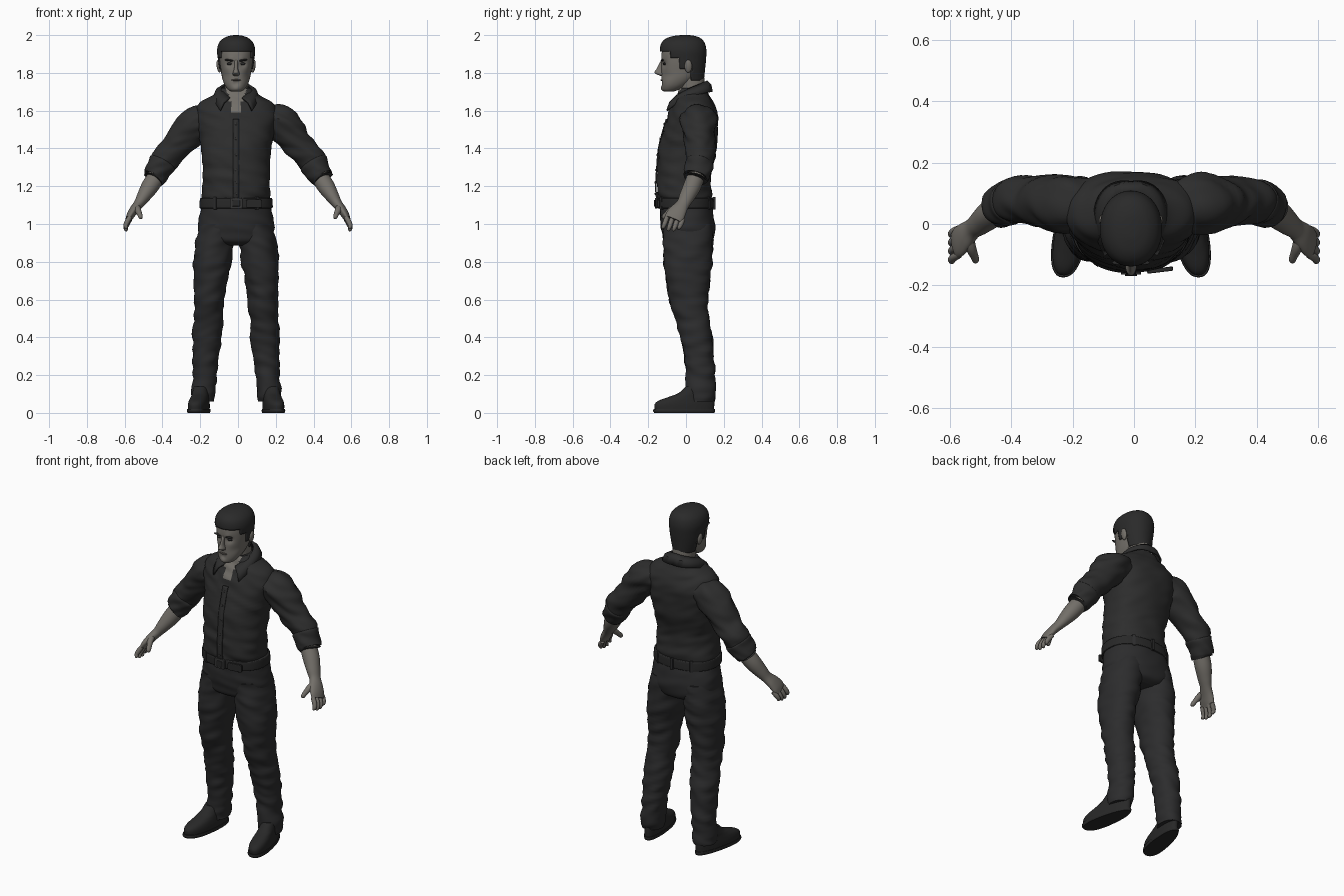
import bpy, bmesh
from math import sin, cos, pi, radians, copysign, exp
from mathutils import Vector, noise

cube = bpy.data.objects.get("Cube")
if cube:
    bpy.data.objects.remove(cube)

MID = -0.01  # the body stands slightly off the centre line


def material(name, *rgb):
    mat = bpy.data.materials.new(name)
    mat.use_nodes = True
    mat.diffuse_color = (*rgb, 1)
    mat.node_tree.nodes["Principled BSDF"].inputs["Base Color"].default_value = (*rgb, 1)
    return mat


skin = material("skin", .17, .158, .14)
lip = material("lip", .1, .085, .075)
cloth = material("shirt_cloth", .026, .026, .026)
denim = material("trouser_cloth", .025, .025, .026)
leather = material("leather", .021, .021, .021)
metal = material("buckle_metal", .035, .035, .035)
hair_mat = material("hair", .023, .023, .023)


def finish(obj, angle=40):
    bpy.ops.object.select_all(action='DESELECT')
    obj.select_set(True)
    bpy.context.view_layer.objects.active = obj
    bpy.ops.object.shade_smooth_by_angle(angle=radians(angle))
    return obj


def to_object(name, bm, *mats):
    bmesh.ops.recalc_face_normals(bm, faces=bm.faces)
    mesh = bpy.data.meshes.new(name)
    bm.to_mesh(mesh)
    bm.free()
    for mat in mats:
        mesh.materials.append(mat)
    obj = bpy.data.objects.new(name, mesh)
    bpy.context.collection.objects.link(obj)
    return finish(obj)


def spline(rows, steps=6):
    out = []
    for i in range(len(rows) - 1):
        quad = [rows[min(max(i + k, 0), len(rows) - 1)] for k in (-1, 0, 1, 2)]
        for s in range(steps):
            t = s / steps
            out.append([.5 * (2 * b + (c - a) * t + (2 * a - 5 * b + 4 * c - d) * t * t
                              + (3 * b - a - 3 * c + d) * t ** 3) for a, b, c, d in zip(*quad)])
    return out + [list(rows[-1])]


def body(*rows):
    """Rows of height, front, back, half width -> centre and radii."""
    return [(0, (f + b) / 2, z, w, (b - f) / 2) for z, f, b, w in rows]


def loft(name, rows, mats, side=1, mid=0, level=True, wrinkle=0, power=2, seg=40,
         shape=None, paint=None, keep=None):
    bm = bmesh.new()
    path = spline(rows)
    rings = []
    for i, (x, y, z, a, b) in enumerate(path):
        u, v = Vector((1, 0, 0)), Vector((0, 1, 0))
        if not level:  # ring square to the path
            t = (Vector(path[min(i + 1, len(path) - 1)][:3]) - Vector(path[max(i - 1, 0)][:3])).normalized()
            v = (v - t * t.y).normalized()
            u = t.cross(v)
        ring = []
        for k in range(seg):
            c, s = cos(2 * pi * k / seg), sin(2 * pi * k / seg)
            out = (u * max(a, .001) * copysign(abs(c) ** (2 / power), c)
                   + v * max(b, .001) * copysign(abs(s) ** (2 / power), s))
            co = Vector((x, y, z)) + out
            if wrinkle:
                co += out.normalized() * wrinkle * noise.noise(Vector((co.x * 9 + side * 5, co.y * 9, co.z * 26 + co.x * 9)))
            if shape:
                co = shape(co)
            ring.append(bm.verts.new((co.x * side + mid, co.y, co.z)))
        rings.append(ring)
    for low, high in zip(rings, rings[1:]):
        for k in range(seg):
            j = (k + 1) % seg
            bm.faces.new((low[k], low[j], high[j], high[k]))
    bm.faces.new(rings[0])
    bm.faces.new(rings[-1])
    if paint:
        for face in bm.faces:
            face.material_index = paint(face.calc_center_median())
    if keep:
        bad = [f for f in bm.faces if not keep(f.calc_center_median())]
        bmesh.ops.delete(bm, geom=bad, context='FACES')
    return to_object(name, bm, *mats)


def blob(name, loc, size, mat, tilt=0):
    bpy.ops.mesh.primitive_uv_sphere_add(segments=20, ring_count=12, location=loc, rotation=(0, tilt, 0))
    obj = bpy.context.object
    obj.name, obj.scale = name, size
    obj.data.materials.append(mat)
    return finish(obj)


def box(name, loc, size, mat, turn=0):
    bpy.ops.mesh.primitive_cube_add(size=1, location=loc, rotation=(0, 0, turn))
    obj = bpy.context.object
    obj.name, obj.scale = name, size
    obj.data.materials.append(mat)
    bevel = obj.modifiers.new("soft_edges", 'BEVEL')
    bevel.width, bevel.segments = .1, 2
    return obj


def thicken(obj, depth, offset=-1):
    mod = obj.modifiers.new("thickness", 'SOLIDIFY')
    mod.thickness, mod.offset = depth, offset


# Shirt, with an open neck
shirt_rows = body((1.115, -.14, .13, .175), (1.15, -.155, .14, .18), (1.22, -.157, .13, .178),
                  (1.3, -.152, .135, .178), (1.4, -.143, .16, .188), (1.5, -.118, .17, .205),
                  (1.58, -.093, .167, .218), (1.64, -.068, .145, .195), (1.68, -.05, .122, .125),
                  (1.72, -.03, .105, .075))
loft("shirt", shirt_rows, (cloth, skin), mid=MID, wrinkle=.009, power=2.3, seg=72,
     paint=lambda c: int(c.y < .02 and abs(c.x - MID) < (c.z - 1.55) * .32))

# Button strip and buttons
bm = bmesh.new()
strip = [(r[1] - r[4] - .002, r[2]) for r in spline(shirt_rows) if 1.13 < r[2] < 1.56]
pairs = [[bm.verts.new((MID + w, y, z)) for w in (-.016, .016)] for y, z in strip]
for low, high in zip(pairs, pairs[1:]):
    bm.faces.new((low[0], low[1], high[1], high[0]))
thicken(to_object("button_strip", bm, cloth), .008, 0)
for y, z in strip[3::5]:
    blob("button", (MID, y - .005, z), (.006, .003, .006), metal)

# Folded collar
bm = bmesh.new()
edges = []
for i in range(-20, 21):
    f = abs(i) / 20
    top, low = radians(155) * i / 20, radians(135) * i / 20
    upper = Vector((MID + .076 * sin(top), .02 + .088 * cos(top), 1.757 - .09 * f ** 1.5))
    lower = Vector((MID + .118 * sin(low), .02 + (.115 + .055 * f) * cos(low), 1.7 - .1 * f ** 3))
    bulge = (upper + lower) / 2 + Vector((sin(low), cos(low), 1)) * .008
    edges.append([bm.verts.new(p) for p in (upper, bulge, lower)])
for a, b in zip(edges, edges[1:]):
    for k in range(2):
        bm.faces.new((a[k], b[k], b[k + 1], a[k + 1]))
thicken(to_object("collar", bm, cloth), .01, 0)

# Trousers seat, belt and buckle
loft("trouser_seat", body((.885, -.07, .1, .1), (.91, -.115, .14, .17), (.97, -.13, .155, .203),
                          (1.04, -.137, .148, .195), (1.12, -.138, .132, .18)),
     [denim], mid=MID, wrinkle=.006, power=2.3, seg=56)
loft("belt", body((1.083, -.148, .143, .19), (1.09, -.153, .147, .194),
                  (1.13, -.153, .145, .192), (1.137, -.148, .14, .188)), [leather], mid=MID, power=2.3, seg=56)
box("buckle", (MID, -.157, 1.11), (.065, .016, .056), metal)
box("buckle_centre", (MID, -.163, 1.11), (.04, .012, .034), leather)
box("belt_end", (.085, -.15, 1.108), (.085, .014, .042), leather, .12)
for ang in (-55, -125, -90 + 145, 125, 90):
    a = radians(ang)
    box("belt_loop", (MID + .192 * cos(a), -.004 + .152 * sin(a), 1.11), (.018, .016, .066), denim, a + pi / 2)

# Neck and head, with eye sockets and cheeks pressed in
loft("neck", body((1.62, -.04, .11, .065), (1.69, -.034, .102, .062), (1.76, -.04, .098, .062),
                  (1.82, -.05, .09, .06)), [skin], mid=MID)


def sculpt(co):
    for x, z, r, push in ((.036, 1.848, .018, .012), (.062, 1.785, .022, .006), (0, 1.745, .014, .007),
                          (.03, 1.872, .014, -.005), (0, 1.715, .018, -.005)):
        if co.y < -.03:
            co.y += push * exp(-((abs(co.x) - x) ** 2 + (co.z - z) ** 2) / r ** 2)
    return co


loft("head", body((1.702, -.115, -.06, .028), (1.712, -.126, -.03, .043), (1.735, -.13, .01, .06),
                  (1.77, -.13, .055, .073), (1.81, -.13, .085, .08), (1.86, -.13, .094, .087),
                  (1.91, -.128, .096, .088), (1.95, -.112, .086, .078), (1.975, -.075, .06, .05)),
     [skin], mid=MID, power=2.2, seg=64, shape=sculpt)
loft("nose", body((1.783, -.132, -.11, .01), (1.791, -.152, -.11, .018), (1.802, -.168, -.11, .017),
                  (1.82, -.157, -.11, .011), (1.845, -.144, -.11, .009), (1.87, -.13, -.11, .01)),
     [skin], mid=MID, seg=24)
blob("lips", (MID, -.126, 1.762), (.026, .009, .005), lip)
for s, label in ((1, "left"), (-1, "right")):
    blob(label + "_ear", (MID + s * .092, .012, 1.835), (.011, .02, .034), skin, s * .15)
    blob(label + "_eye", (MID + s * .034, -.112, 1.848), (.015, .01, .007), hair_mat)
    blob(label + "_brow", (MID + s * .037, -.126, 1.867), (.025, .008, .005), hair_mat, s * -.12)


# Hair cap, trimmed along the hairline
def in_hair(c):
    line = -.2 if c.z > 1.914 else -.08 if c.z > 1.875 else -.035 if c.z > 1.82 else .03
    return c.y > line


thicken(loft("hair", body((1.76, -.1, .095, .072), (1.82, -.12, .101, .088), (1.87, -.13, .106, .096),
                          (1.92, -.138, .108, .101), (1.96, -.129, .098, .09), (1.985, -.1, .075, .064),
                          (1.997, -.055, .04, .032), (2, -.02, .01, .005)),
             [hair_mat], mid=MID, power=2.1, seg=64, keep=in_hair), .016)

for s, label in ((1, "left"), (-1, "right")):
    # Trouser leg
    loft(label + "_trouser_leg",
         [(.1, .01, 1, .092, .13), (.115, .012, .9, .1, .132), (.125, .01, .8, .1, .128),
          (.134, .01, .7, .09, .115), (.142, .013, .6, .08, .102), (.148, .033, .5, .076, .09),
          (.154, .055, .4, .076, .085), (.16, .07, .3, .07, .08), (.166, .079, .2, .063, .076),
          (.174, .078, .1, .064, .077), (.176, .077, .06, .061, .07)],
         [denim], s, MID, wrinkle=.011, power=2.1)

    # Shoe, toes turned out and widest at the ball
    def toe_out(co):
        reach = .14 - co.y
        return Vector((.17 + co.x * (.82 + reach * .9) + reach * .16, co.y, co.z))

    loft(label + "_shoe", body((.018, -.165, .148, .052), (.045, -.166, .15, .052), (.065, -.145, .15, .05),
                               (.085, -.09, .148, .048), (.105, -.04, .146, .048), (.14, 0, .14, .045)),
         [leather], s, MID, power=2.3, shape=toe_out)
    loft(label + "_sole", body((0, -.168, .15, .054), (.01, -.174, .154, .057), (.02, -.172, .153, .056)),
         [leather], s, MID, power=2.3, shape=toe_out)

    # Sleeve with a rolled cuff
    loft(label + "_sleeve",
         [(.14, .06, 1.56, .07, .085), (.215, .065, 1.54, .092, .096), (.28, .07, 1.468, .085, .086),
          (.333, .075, 1.4, .077, .077), (.385, .075, 1.345, .074, .073), (.425, .062, 1.28, .06, .064)],
         [cloth], s, level=False, wrinkle=.014)
    loft(label + "_cuff",
         [(.395, .073, 1.33, .066, .068), (.402, .07, 1.318, .074, .075), (.42, .064, 1.29, .07, .072),
          (.434, .058, 1.265, .068, .07), (.444, .052, 1.247, .063, .065), (.443, .053, 1.25, .048, .05)],
         [cloth], s, level=False, wrinkle=.01)

    # Forearm running into the palm
    loft(label + "_forearm_and_palm",
         [(.42, .06, 1.27, .046, .046), (.465, .033, 1.2, .046, .047), (.5, .005, 1.145, .036, .041),
          (.525, -.015, 1.107, .027, .035), (.55, -.038, 1.075, .024, .044), (.568, -.056, 1.047, .021, .05),
          (.58, -.068, 1.024, .016, .047)], [skin], s, level=False)

    # Four fingers and the thumb
    for i in range(4):
        y, long = -.108 + i * .028, (.058, .066, .063, .05)[i]
        z = 1.038 - i * .004
        loft(f"{label}_finger", [(.57, y + .008, z, .012, .012), (.585, y, z - long * .4, .014, .013),
                                 (.594, y - .008, z - long * .75, .012, .012),
                                 (.592, y - .014, z - long, .009, .009),
                                 (.591, y - .015, z - long - .006, .002, .002)],
             [skin], s, level=False, seg=14)
    loft(label + "_thumb", [(.54, -.04, 1.095, .018, .016), (.532, -.075, 1.077, .018, .016),
                            (.522, -.1, 1.055, .014, .014), (.515, -.118, 1.035, .011, .012),
                            (.513, -.123, 1.028, .003, .003)], [skin], s, level=False, seg=16)
